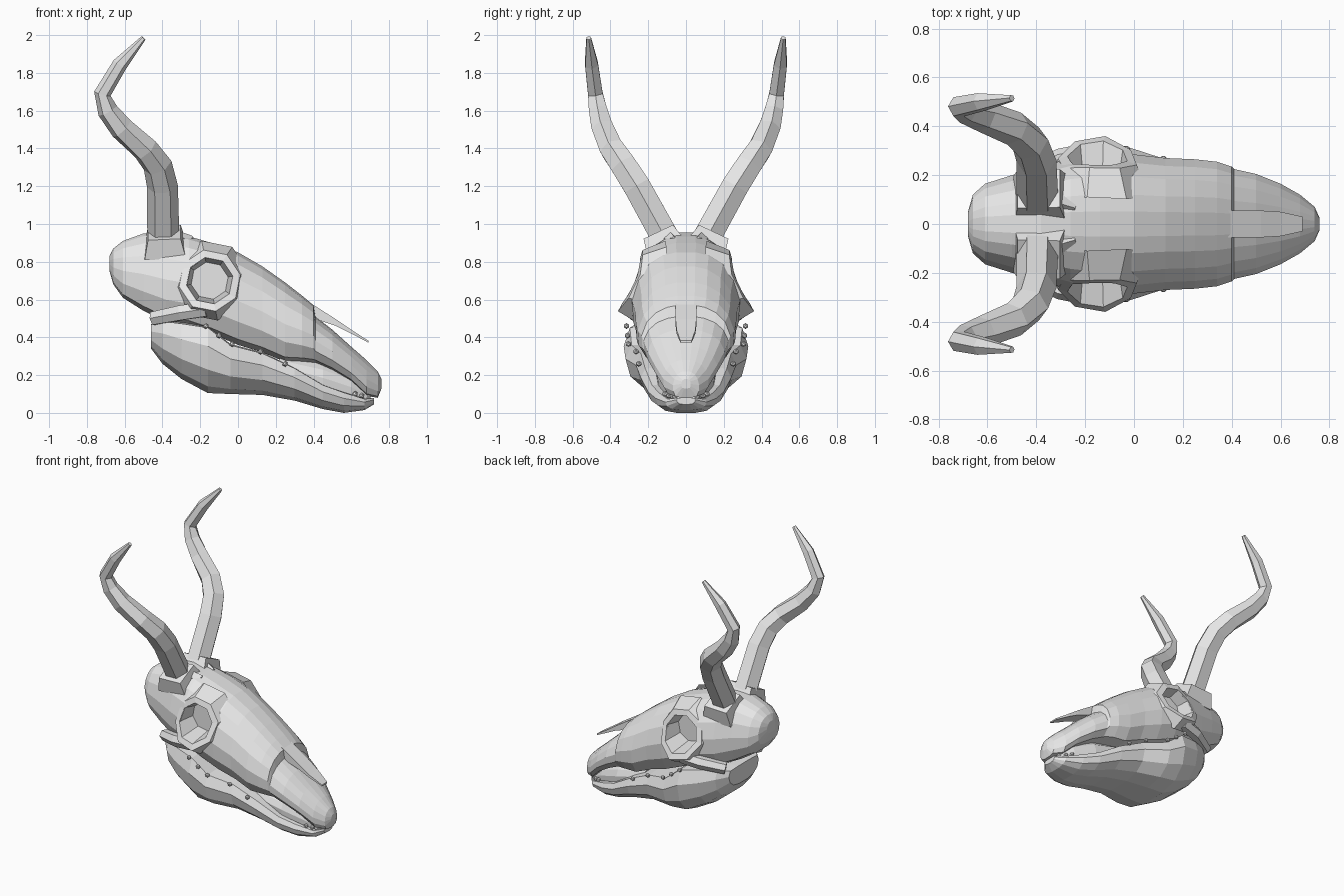
import bpy, bmesh, math
from mathutils import Vector

if "Cube" in bpy.data.objects:
    bpy.data.objects.remove(bpy.data.objects["Cube"])

bone = bpy.data.materials.new("bone_grey")
bone.use_nodes = True
bone.diffuse_color = (0.8, 0.8, 0.8, 1)
for node in bone.node_tree.nodes:
    if node.type == 'BSDF_PRINCIPLED':
        node.inputs["Base Color"].default_value = (0.8, 0.8, 0.8, 1)


def finish(name, bm):
    bmesh.ops.recalc_face_normals(bm, faces=bm.faces)
    mesh = bpy.data.meshes.new(name)
    bm.to_mesh(mesh)
    bm.free()
    mesh.materials.append(bone)
    obj = bpy.data.objects.new(name, mesh)
    bpy.context.collection.objects.link(obj)
    return obj


def add_loft(bm, loops, cap_start=True, cap_end=True):
    rings = [[bm.verts.new(p) for p in loop] for loop in loops]
    n = len(rings[0])
    for a, b in zip(rings, rings[1:]):
        for i in range(n):
            j = (i + 1) % n
            bm.faces.new((a[i], a[j], b[j], b[i]))
    if cap_start:
        bm.faces.new(rings[0])
    if cap_end:
        bm.faces.new(rings[-1])


def body(name, sections, half_profile):
    """Loft along x; each section is x, top, bottom, half width."""
    profile = half_profile + [(-u, v) for u, v in reversed(half_profile) if u > 0]
    bm = bmesh.new()
    add_loft(bm, [[(x, u * w, (top + bot) / 2 + v * (top - bot) / 2) for u, v in profile]
                  for x, top, bot, w in sections])
    return finish(name, bm)


def tube(name, path, sides, turn=0.0):
    """Loft along a path; each point is x, y, z, radius."""
    pts = [Vector(p[:3]) for p in path]
    loops = []
    for i, p in enumerate(pts):
        t = (pts[min(i + 1, len(pts) - 1)] - pts[max(i - 1, 0)]).normalized()
        ref = Vector((0, 0, 1)) if abs(t.x) > 0.85 else Vector((1, 0, 0))
        a = t.cross(ref).normalized()
        b = t.cross(a)
        r = path[i][3]
        angles = [turn + math.tau * k / sides for k in range(sides)]
        loops.append([p + a * r * math.cos(q) + b * r * math.sin(q) for q in angles])
    bm = bmesh.new()
    add_loft(bm, loops)
    return finish(name, bm)


# Cranium and snout, with a step where the nasal bone overhangs
round_top = [(.18, 1), (.42, .93), (.68, .74), (.88, .42), (1, -.05),
             (.98, -.5), (.8, -.88), (.4, -1)]
cranium = body("cranium", [
    (-.68, .83, .75, .05), (-.66, .87, .68, .12), (-.61, .91, .61, .165),
    (-.5, .95, .54, .20), (-.38, .955, .48, .235), (-.26, .935, .46, .27),
    (-.14, .9, .42, .29), (0, .85, .36, .285), (.13, .775, .32, .27),
    (.25, .69, .27, .265), (.34, .62, .27, .255), (.4, .57, .265, .235),
    (.41, .51, .265, .225), (.5, .44, .225, .205), (.6, .35, .165, .165),
    (.68, .28, .09, .12), (.74, .22, .08, .07), (.76, .18, .13, .025)], round_top)

# Lower jaw
round_base = [(.4, 1), (.9, .95), (1, .4), (.92, -.3), (.68, -.8), (.3, -1)]
body("lower_jaw", [
    (-.46, .47, .34, .17), (-.4, .49, .26, .24), (-.3, .48, .18, .29),
    (-.16, .46, .105, .33), (-.04, .365, .1, .32), (.13, .32, .095, .265),
    (.3, .24, .065, .24), (.45, .15, .02, .2), (.56, .11, 0, .16),
    (.67, .075, .015, .11), (.72, .08, .045, .05)], round_base)

# Recessed palate seen through the side gaps of the snout
body("palate", [(.22, .32, .18, .17), (.45, .28, .1, .15),
                (.6, .22, .06, .11), (.69, .14, .05, .07)], round_top)

# Nasal spike
body("nasal_spike", [(.37, .59, .51, .055), (.52, .495, .46, .055),
                     (.6, .44, .42, .05), (.69, .382, .372, .03)],
     [(1, 1), (1, -1)])

# Eye sockets: rims with a cup behind, cut into the cranium
EYE_X, EYE_Z = -.15, .70


def socket_loop(side, radius, inset=0.0, flat=None):
    loop = []
    for k in range(8):
        q = math.tau * (k + .25) / 8
        x, z = EYE_X + radius * math.cos(q), EYE_Z + radius * math.sin(q)
        y = .345 - .4 * (z - .58) - 1.6 * (x - EYE_X) ** 2 - inset
        loop.append((x, side * (y if flat is None else flat), z))
    return loop


cut = bmesh.new()
for side in (-1, 1):
    add_loft(cut, [socket_loop(side, .122, flat=.14), socket_loop(side, .122, flat=.5)])
cutter = finish("socket_cutter", cut)
cutter.hide_render = True
mod = cranium.modifiers.new("sockets", 'BOOLEAN')
mod.operation, mod.solver, mod.object = 'DIFFERENCE', 'EXACT', cutter
bpy.context.view_layer.objects.active = cranium
bpy.ops.object.modifier_apply(modifier=mod.name)
bpy.data.objects.remove(cutter)

horn_path = [(-.395, .10, .91, .085), (-.4, .26, 1.2, .082), (-.425, .33, 1.31, .078),
             (-.49, .39, 1.395, .072), (-.615, .44, 1.505, .065), (-.69, .465, 1.6, .055),
             (-.718, .48, 1.69, .045), (-.625, .50, 1.845, .04), (-.5, .515, 1.985, .014)]
teeth = [(-.17, .315, .46), (-.1, .31, .41), (-.03, .305, .365), (.12, .265, .325),
         (.25, .25, .26), (.62, .11, .1), (.655, .09, .09), (.69, .06, .085)]

for side, label in ((-1, "front"), (1, "back")):
    def flip(points):
        return [(p[0], side * p[1], *p[2:]) for p in points]

    bm = bmesh.new()
    add_loft(bm, [socket_loop(side, .215, .1), socket_loop(side, .165),
                  socket_loop(side, .125, .005), socket_loop(side, .1, flat=.16)],
             cap_start=False)
    finish(label + "_eye_socket", bm)

    # Cheek bar running back from the socket
    tube(label + "_cheek_bar", flip([(-.17, .29, .55, .045), (-.3, .265, .53, .045),
                                     (-.45, .19, .5, .04)]), 6)

    # Horn with its square collar and forward spur
    tube(label + "_horn", flip(horn_path), 6, math.pi / 6)
    tube(label + "_horn_collar", flip([(-.385, .10, .86, .155), (-.39, .145, .955, .122)]),
         4, math.pi / 4)
    tube(label + "_horn_spur", flip([(-.36, .1, .92, .06), (-.24, .065, .925, .012)]), 4)

    # Small teeth along the jaw seam
    bm = bmesh.new()
    for p in flip(teeth):
        made = bmesh.ops.create_icosphere(bm, subdivisions=1, radius=.016)
        bmesh.ops.translate(bm, verts=made["verts"], vec=p)
    finish(label + "_teeth", bm)
